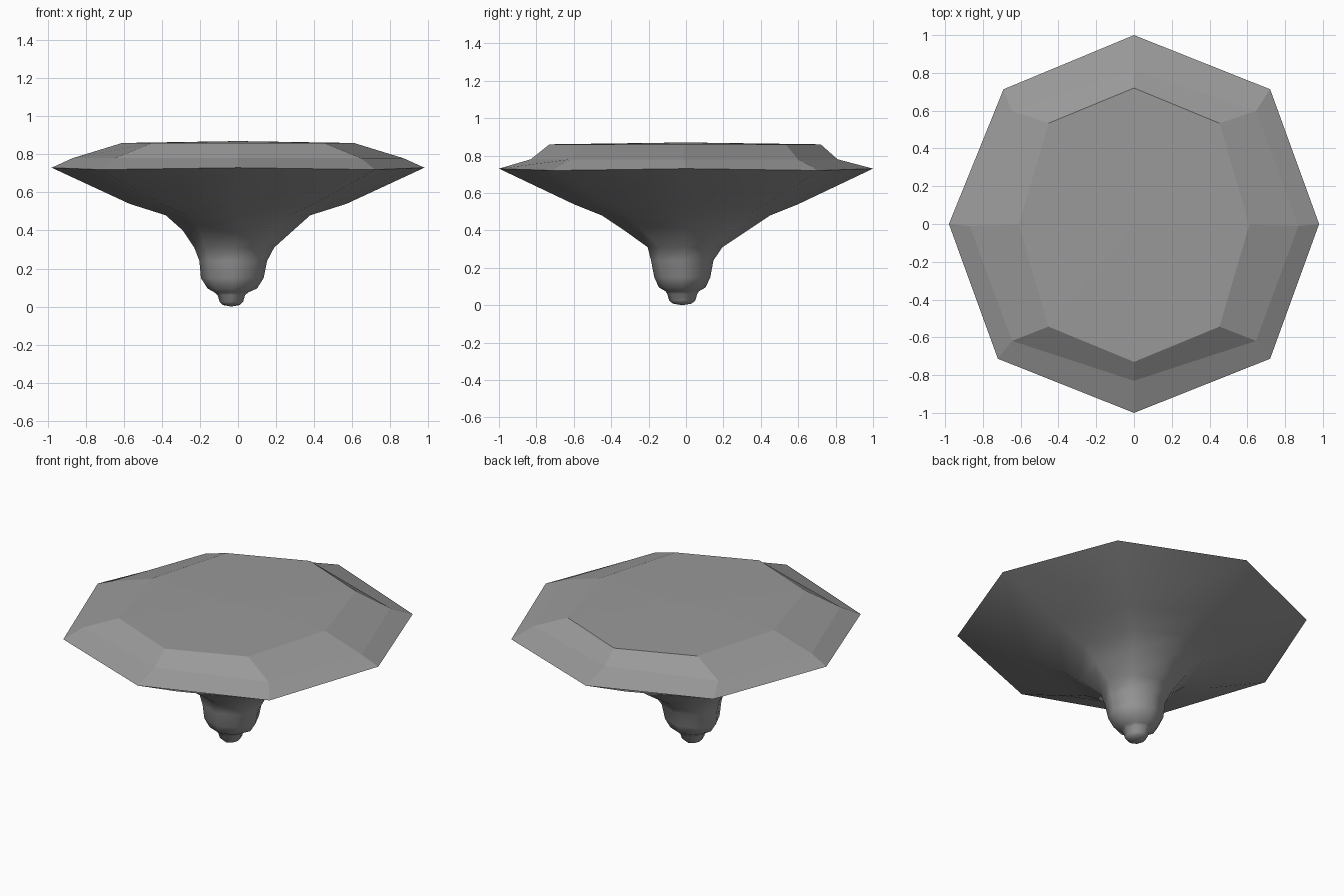
import bpy, bmesh, math

cube = bpy.data.objects.get("Cube")
if cube:
    bpy.data.objects.remove(cube, do_unlink=True)

SIDES = 8

# One flat grey for the whole body
grey = bpy.data.materials.new("plain grey")
grey.use_nodes = True
colour = (0.32, 0.32, 0.32, 1)
grey.diffuse_color = colour
grey.node_tree.nodes["Principled BSDF"].inputs["Base Color"].default_value = colour


def ring(bm, cx, cy, rx, ry, z, diagonal=1.0):
    """Eight-sided ring; diagonal scales the corners between the axes."""
    verts = []
    for i in range(SIDES):
        a = math.tau * i / SIDES
        k = diagonal if i % 2 else 1.0
        verts.append(bm.verts.new((cx + rx * k * math.cos(a), cy + ry * k * math.sin(a), z)))
    return verts


def bridge(bm, low, high, smooth):
    for i in range(SIDES):
        j = (i + 1) % SIDES
        bm.faces.new((low[i], low[j], high[j], high[i])).smooth = smooth


def cap(bm, verts, centre, smooth):
    apex = bm.verts.new(centre)
    for i in range(SIDES):
        bm.faces.new((verts[i], verts[(i + 1) % SIDES], apex)).smooth = smooth


bm = bmesh.new()

# Tip, knob and flared underside: centre x, centre y, radius x, radius y, z
under = [
    (-0.035, -0.02, 0.045, 0.05, 0.008),
    (-0.035, -0.02, 0.062, 0.07, 0.025),
    (-0.035, -0.02, 0.072, 0.08, 0.06),
    (-0.035, -0.02, 0.09, 0.09, 0.075),
    (-0.03, -0.02, 0.13, 0.125, 0.095),
    (-0.03, -0.02, 0.165, 0.15, 0.15),
    (-0.025, -0.02, 0.178, 0.167, 0.24),
    (-0.02, -0.005, 0.21, 0.2, 0.31),
    (0, 0, 0.29, 0.33, 0.4),
    (0, 0, 0.38, 0.45, 0.48),
    (0, 0, 0.57, 0.6, 0.54),
]
rings = [ring(bm, *row) for row in under]

# Rim, with its slightly uneven back corner
rim = ring(bm, 0, 0, 0.98, 1.0, 0.73, 1.04)
rim[3].co.x += 0.03
rim[3].co.z -= 0.01
for i in (1, 5, 7):
    rim[i].co.z -= 0.01
for i in range(1, SIDES, 2):
    rim[i].co.y *= 0.97
rings.append(rim)
for low, high in zip(rings, rings[1:]):
    bridge(bm, low, high, True)
cap(bm, rings[0][::-1], (-0.035, -0.02, 0), True)

# Faceted crown
shoulder = ring(bm, 0, -0.01, 0.87, 0.82, 0.78, 1.05)
table = ring(bm, 0, -0.005, 0.61, 0.725, 0.86, 1.05)
bridge(bm, rim, shoulder, False)
bridge(bm, shoulder, table, False)
cap(bm, table, (0, 0, 0.87), False)

# Crisp edge around the rim
for i in range(SIDES):
    bm.edges.get((rim[i], rim[(i + 1) % SIDES])).smooth = False

bmesh.ops.recalc_face_normals(bm, faces=bm.faces[:])
mesh = bpy.data.meshes.new("spinning_top")
bm.to_mesh(mesh)
bm.free()
mesh.materials.append(grey)
body = bpy.data.objects.new("spinning_top", mesh)
bpy.context.collection.objects.link(body)
